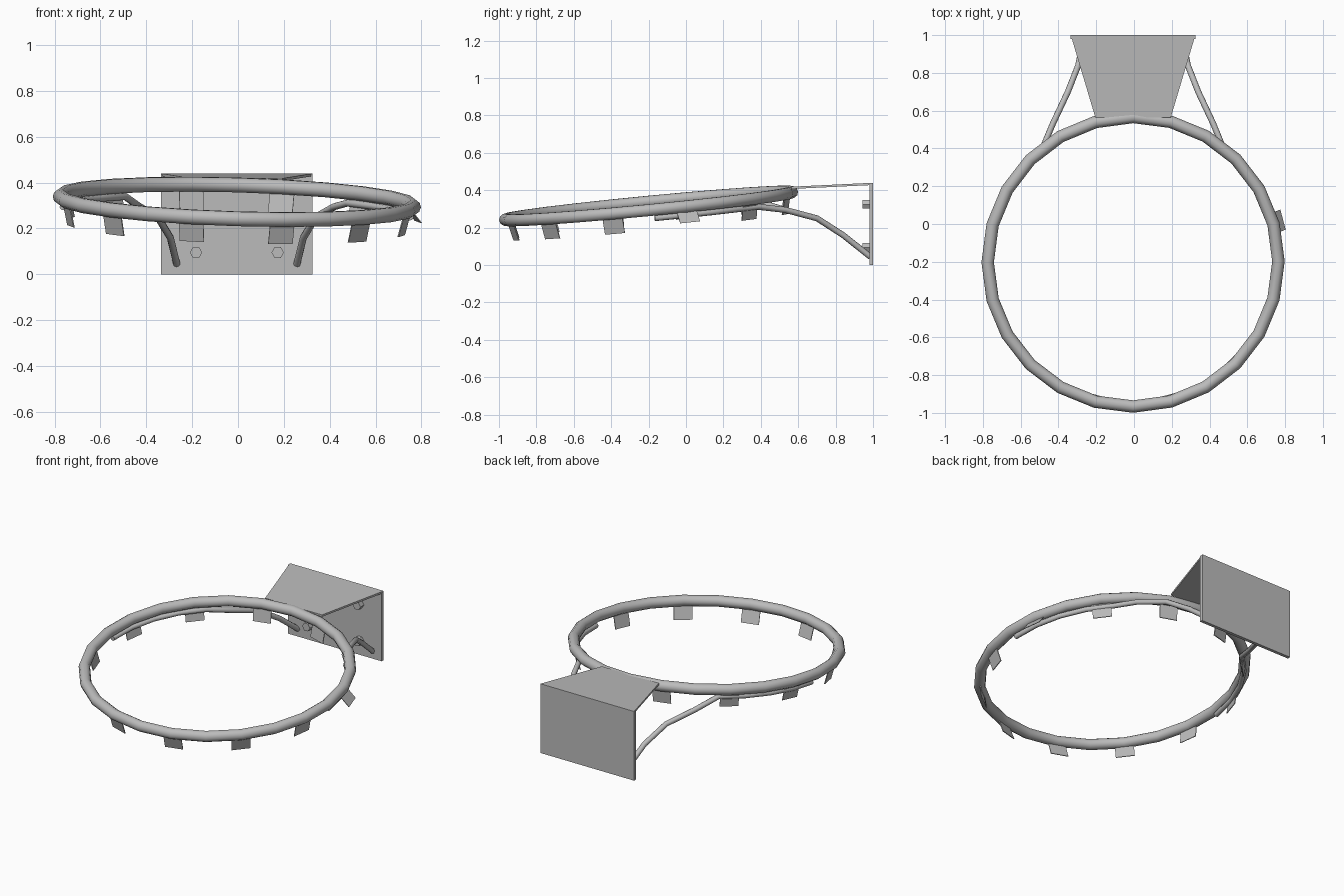
import bpy, bmesh
from math import sin, cos, radians, pi
from mathutils import Matrix, Vector

if "Cube" in bpy.data.objects:
    bpy.data.objects.remove(bpy.data.objects["Cube"])

MID = -0.005            # centre line of the fitting
RING_R, TUBE_R = 0.77, 0.033
# The ring sags at the front and leans slightly to one side
RING = (Matrix.Translation((MID, -0.2, 0.316))
        @ Matrix.Rotation(radians(5.5), 4, 'X')
        @ Matrix.Rotation(radians(1.7), 4, 'Y'))

steel = bpy.data.materials.new("grey steel")
steel.use_nodes = True
GREY = (0.5, 0.5, 0.5, 1)
steel.diffuse_color = GREY
steel.node_tree.nodes["Principled BSDF"].inputs["Base Color"].default_value = GREY


def make_object(name, bm, smooth=False):
    bmesh.ops.recalc_face_normals(bm, faces=bm.faces)
    mesh = bpy.data.meshes.new(name)
    bm.to_mesh(mesh)
    bm.free()
    mesh.materials.append(steel)
    obj = bpy.data.objects.new(name, mesh)
    bpy.context.collection.objects.link(obj)
    if smooth:
        shade(obj)
    return obj


def shade(obj):
    bpy.ops.object.select_all(action='DESELECT')
    obj.select_set(True)
    bpy.context.view_layer.objects.active = obj
    bpy.ops.object.shade_smooth_by_angle(angle=radians(50))


def slab(name, corners, depth):
    """Flat plate: four corners pushed along a depth vector."""
    bm = bmesh.new()
    face = bm.faces.new([bm.verts.new(c) for c in corners])
    new = bmesh.ops.extrude_face_region(bm, geom=[face], use_keep_orig=True)
    verts = [g for g in new["geom"] if isinstance(g, bmesh.types.BMVert)]
    bmesh.ops.translate(bm, verts=verts, vec=depth)
    return make_object(name, bm)


def ring_point(angle, radius, height):
    """Angle is measured from the model's left towards the back."""
    return RING @ Vector((radius * cos(angle), radius * sin(angle), height))


# Ring
bpy.ops.mesh.primitive_torus_add(major_radius=RING_R, minor_radius=TUBE_R,
                                 major_segments=24, minor_segments=10)
ring = bpy.context.object
ring.name = "ring"
ring.data.transform(RING)
ring.matrix_world = Matrix.Identity(4)
ring.data.materials.clear()
ring.data.materials.append(steel)
shade(ring)

# Wall plate and tapered top plate
W = 0.33
slab("wall_plate", [(MID - W, 0.98, 0), (MID + W, 0.98, 0),
                    (MID + W, 0.98, 0.437), (MID - W, 0.98, 0.437)], (0, 0.02, 0))
slab("top_plate", [(MID - W, 1, 0.428), (MID + W, 1, 0.428),
                   (MID + 0.2, 0.565, 0.407), (MID - 0.2, 0.565, 0.407)], (0, 0, 0.012))

# Hexagonal bolt heads
for side, label in ((1, "left"), (-1, "right")):
    for z, level in ((0.095, "lower"), (0.325, "upper")):
        bm = bmesh.new()
        place = (Matrix.Translation((MID + side * 0.178, 0.963, z))
                 @ Matrix.Rotation(pi / 2, 4, 'X') @ Matrix.Rotation(pi / 6, 4, 'Z'))
        bmesh.ops.create_cone(bm, cap_ends=True, segments=6, radius1=0.027,
                              radius2=0.027, depth=0.036, matrix=place)
        make_object(f"{level}_{label}_bolt", bm)

# Bent struts from the wall plate to the underside of the ring
for side, label in ((1, "left"), (-1, "right")):
    path = [Vector((MID + side * x, y, z)) for x, y, z in
            ((0.262, 0.985, 0.045), (0.29, 0.84, 0.16),
             (0.345, 0.7, 0.25), (0.425, 0.53, 0.295))]
    for step in range(5):
        a = radians(50 - step * 12)
        path.append(ring_point(a if side > 0 else pi - a, 0.757, -0.046))
    curve = bpy.data.curves.new(f"{label}_strut", 'CURVE')
    curve.dimensions = '3D'
    curve.bevel_depth = 0.016
    curve.bevel_resolution = 2
    curve.use_fill_caps = True
    spline = curve.splines.new('POLY')
    spline.points.add(len(path) - 1)
    for point, co in zip(spline.points, path):
        point.co = (*co, 1)
    curve.materials.append(steel)
    strut = bpy.data.objects.new(f"{label}_strut", curve)
    bpy.context.collection.objects.link(strut)
    bpy.ops.object.select_all(action='DESELECT')
    strut.select_set(True)
    bpy.context.view_layer.objects.active = strut
    bpy.ops.object.convert(target='MESH')
    shade(bpy.context.object)

# Net tabs hanging from the ring; one is bent outwards
HALF = 0.055
for i in range(12):
    a = radians(15 + 30 * i)
    out = Vector((cos(a), sin(a), 0))
    along = Vector((-sin(a), cos(a), 0))
    bent = i == 0
    top = out * (RING_R - 0.005) + Vector((0, 0, -0.02))
    drop = out * (0.055 if bent else -0.022) + Vector((0, 0, -0.065 if bent else -0.09))
    corners = [top - along * HALF, top + along * HALF,
               top + along * HALF + drop, top - along * HALF + drop]
    slab(f"net_tab_{i + 1}", [RING @ c for c in corners], RING.to_3x3() @ (out * 0.005))
